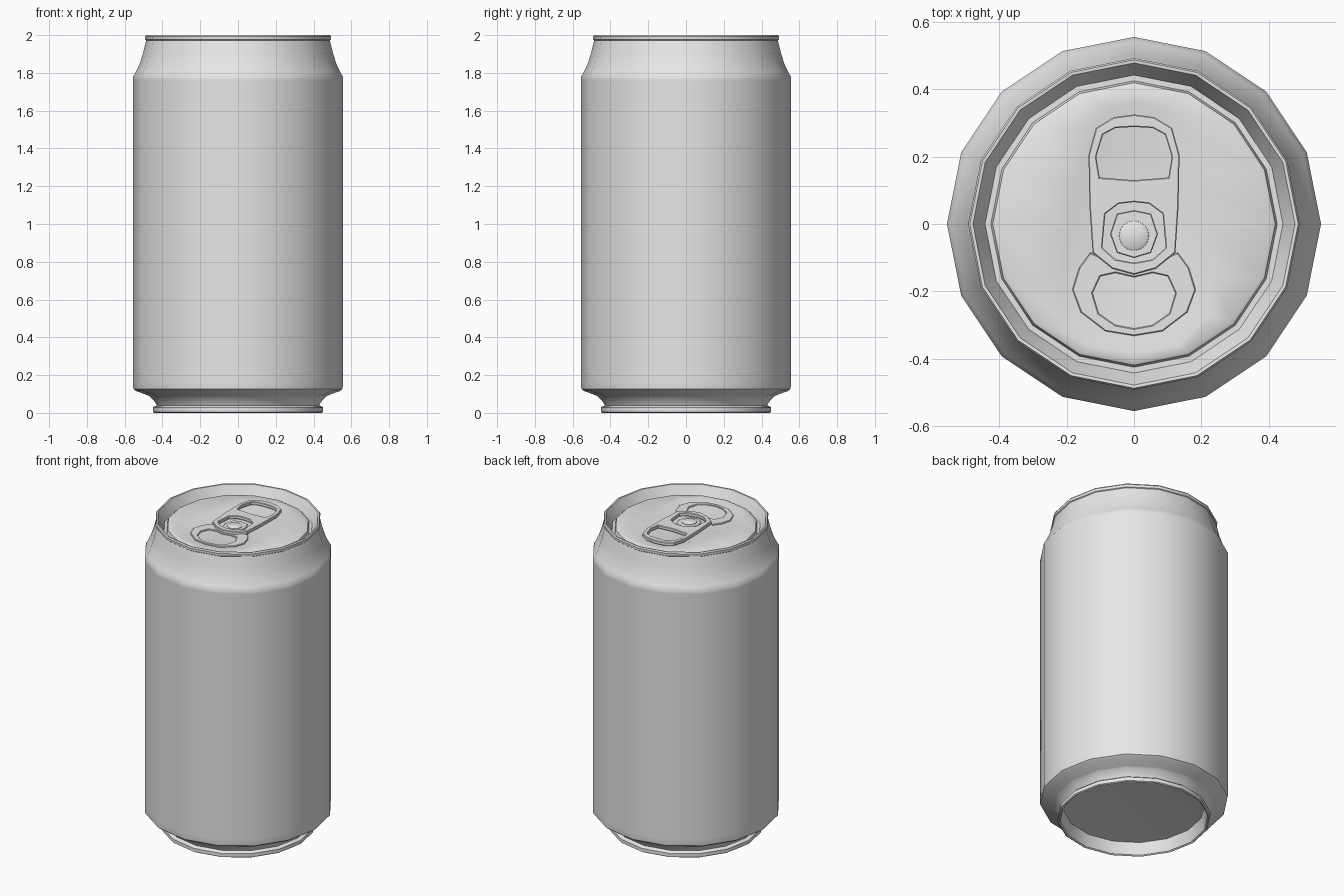
import bpy, bmesh, math

cube = bpy.data.objects.get("Cube")
if cube:
    bpy.data.objects.remove(cube, do_unlink=True)

SIDES = 16
PANEL_Z = 1.96

aluminium = bpy.data.materials.new("light grey aluminium")
aluminium.use_nodes = True
aluminium.diffuse_color = (0.8, 0.8, 0.8, 1)
aluminium.node_tree.nodes["Principled BSDF"].inputs["Base Color"].default_value = (0.8, 0.8, 0.8, 1)


def finish(ob, angle=35):
    """Assign the metal and smooth everything but the hard edges."""
    ob.data.materials.clear()
    ob.data.materials.append(aluminium)
    bpy.ops.object.select_all(action='DESELECT')
    ob.select_set(True)
    bpy.context.view_layer.objects.active = ob
    bpy.ops.object.shade_smooth_by_angle(angle=math.radians(angle))


def ring(r, z):
    return [(r * math.sin(2 * math.pi * i / SIDES), r * math.cos(2 * math.pi * i / SIDES), z)
            for i in range(SIDES)]


def mirrored(half):
    """Complete an outline given clockwise from its top to its bottom on +x."""
    return half + [(-x, y) for x, y in reversed(half) if x > 0]


def loft(name, loops, cap_start=False, cap_end=False):
    bm = bmesh.new()
    rows = [[bm.verts.new(p) for p in loop] for loop in loops]
    for a, b in zip(rows, rows[1:]):
        for i in range(SIDES):
            j = (i + 1) % SIDES
            bm.faces.new((b[i], b[j], a[j], a[i]))
    if cap_start:
        bm.faces.new(rows[0])
    if cap_end:
        bm.faces.new(rows[-1][::-1])
    me = bpy.data.meshes.new(name)
    bm.to_mesh(me)
    bm.free()
    ob = bpy.data.objects.new(name, me)
    bpy.context.collection.objects.link(ob)
    finish(ob)
    return ob


def plate(name, outlines, z, half_thick, bevel):
    """Flat bevelled plate; outlines after the first become holes."""
    cu = bpy.data.curves.new(name, 'CURVE')
    cu.dimensions = '2D'
    cu.fill_mode = 'BOTH'
    cu.extrude = half_thick - bevel
    cu.bevel_depth = bevel
    cu.bevel_resolution = 0
    cu.offset = -bevel
    for half in outlines:
        pts = mirrored(half)
        sp = cu.splines.new('POLY')
        sp.points.add(len(pts) - 1)
        for p, (x, y) in zip(sp.points, pts):
            p.co = (x, y, 0, 1)
        sp.use_cyclic_u = True
    ob = bpy.data.objects.new(name, cu)
    ob.location.z = z
    bpy.context.collection.objects.link(ob)
    bpy.ops.object.select_all(action='DESELECT')
    ob.select_set(True)
    bpy.context.view_layer.objects.active = ob
    bpy.ops.object.convert(target='MESH')
    finish(bpy.context.view_layer.objects.active, 30)


# Can body: recessed base, foot ring, wall, neck and rolled rim
body_profile = [
    (0.20, 0.095), (0.415, 0.08), (0.435, 0.006), (0.443, 0.0), (0.451, 0.005),
    (0.451, 0.028), (0.445, 0.034), (0.43, 0.038), (0.44, 0.058), (0.465, 0.085),
    (0.475, 0.092), (0.54, 0.116), (0.553, 0.126), (0.555, 0.14), (0.555, 0.17),
    (0.555, 1.76), (0.555, 1.78), (0.542, 1.802), (0.522, 1.845), (0.504, 1.90),
    (0.492, 1.95), (0.486, 1.972), (0.491, 1.976), (0.492, 1.992), (0.487, 2.0)]
loft("can_body", [ring(r, z) for r, z in body_profile], cap_start=True)

# Lid: rim lip, countersink groove, panel with a shallow drop-shaped recess
drop = mirrored([(0, 0.36), (0.075, 0.345), (0.13, 0.29), (0.17, 0.15), (0.20, 0.0),
                 (0.235, -0.15), (0.225, -0.27), (0.13, -0.36), (0, -0.385)])


def drop_loop(scale, z):
    return [(x * scale, -0.03 + (y + 0.03) * scale, z) for x, y in drop]


lid_profile = [(0.487, 2.0), (0.478, 1.999), (0.472, 1.985), (0.448, 1.945),
               (0.442, 1.93), (0.425, 1.93), (0.419, 1.955), (0.41, PANEL_Z)]
loft("lid", [ring(r, z) for r, z in lid_profile]
     + [drop_loop(1.0, PANEL_Z), drop_loop(0.9, PANEL_Z - 0.007)], cap_end=True)

# Pull tab with finger hole and rivet window
plate("pull_tab", [
    [(0, 0.325), (0.06, 0.317), (0.113, 0.285), (0.135, 0.205), (0.132, 0.05),
     (0.123, -0.085), (0.065, -0.132), (0, -0.15)],
    [(0, 0.288), (0.055, 0.285), (0.092, 0.265), (0.112, 0.20), (0.102, 0.138), (0, 0.13)],
    [(0, 0.065), (0.045, 0.06), (0.085, 0.03), (0.094, -0.07), (0.055, -0.105), (0, -0.115)],
], PANEL_Z + 0.008, 0.011, 0.003)

# Thin tongue under the tab that holds the rivet
plate("tab_tongue", [
    [(0, 0.04), (0.05, 0.03), (0.07, -0.03), (0.05, -0.085), (0, -0.10)],
], PANEL_Z - 0.003, 0.004, 0.002)

# Rivet
rivet = loft("rivet", [ring(0.046, PANEL_Z - 0.008), ring(0.044, PANEL_Z + 0.004),
                       ring(0.034, PANEL_Z + 0.010)], cap_start=True, cap_end=True)
rivet.location.y = -0.035

# Raised bead around the pour opening
plate("opening_bead", [
    [(0, -0.12), (0.07, -0.11), (0.13, -0.085), (0.163, -0.13), (0.183, -0.195),
     (0.158, -0.262), (0.085, -0.318), (0, -0.332)],
    [(0, -0.158), (0.055, -0.145), (0.10, -0.155), (0.123, -0.205), (0.105, -0.265),
     (0.055, -0.30), (0, -0.31)],
], PANEL_Z - 0.005, 0.006, 0.003)
